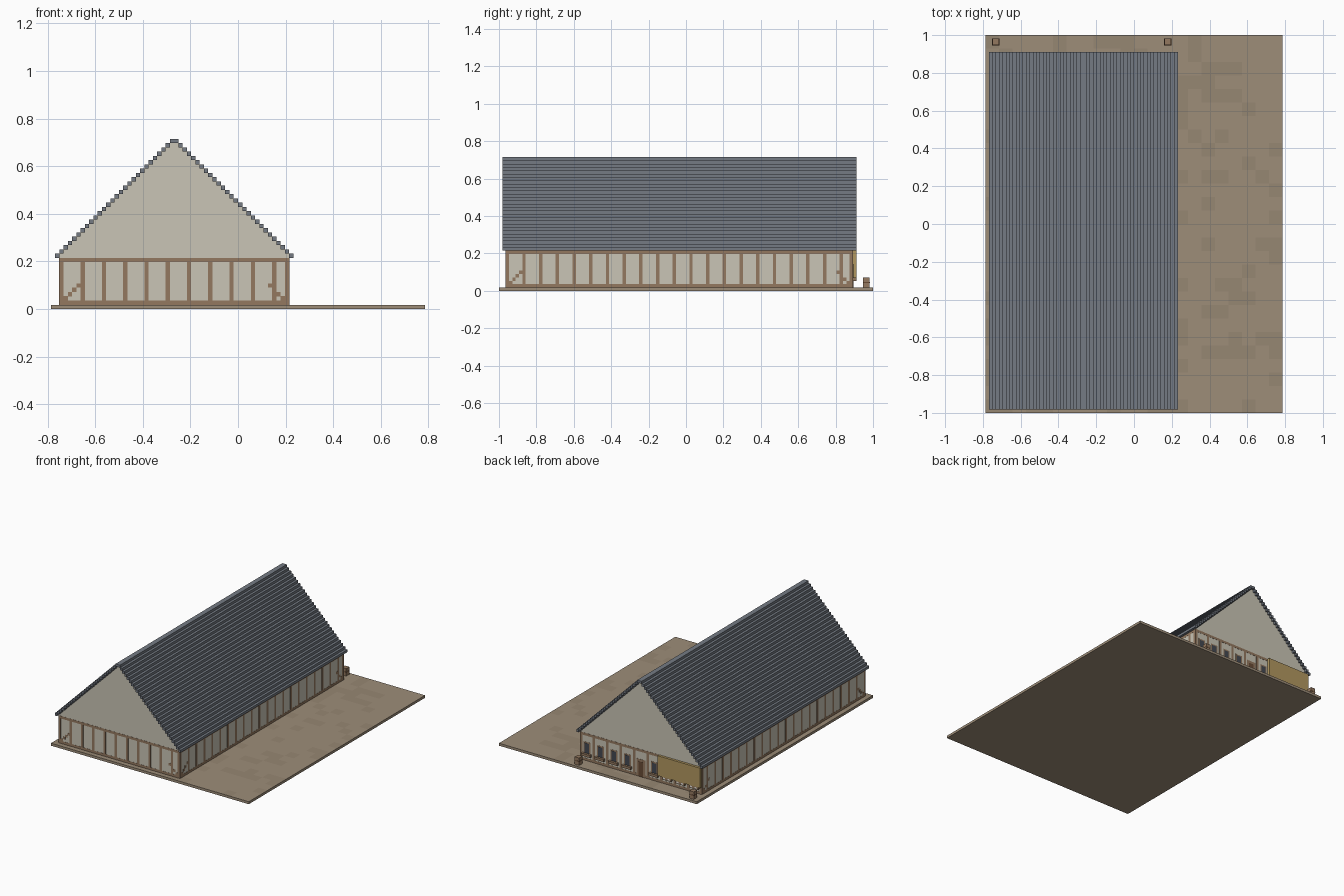
import bpy, bmesh, random

if "Cube" in bpy.data.objects:
    bpy.data.objects.remove(bpy.data.objects["Cube"])

V = 2 / 112          # one block
E = 0.06             # tiny relief of timber over plaster, in blocks
random.seed(4)


def mat(name, r, g, b):
    m = bpy.data.materials.new(name)
    m.diffuse_color = tuple((c / 255) ** 2.2 for c in (r, g, b)) + (1,)
    m.use_nodes = True
    m.node_tree.nodes["Principled BSDF"].inputs["Base Color"].default_value = m.diffuse_color
    return m


PLASTER = mat("plaster", 200, 195, 180)
TIMBER = mat("timber", 146, 120, 96)
SLATE = mat("slate", 116, 122, 131)
EARTH = mat("earth", 156, 140, 120)
EARTH2 = mat("earth_dark", 149, 134, 114)
BOARD = mat("board", 176, 150, 96)
GLASS = mat("glass", 70, 74, 82)
DOOR = mat("door_wood", 104, 76, 56)
WHITE = mat("petal", 232, 228, 222)


def finish(name, bm, *mats):
    me = bpy.data.meshes.new(name)
    bmesh.ops.recalc_face_normals(bm, faces=bm.faces)
    bm.to_mesh(me)
    bm.free()
    for m in mats:
        me.materials.append(m)
    ob = bpy.data.objects.new(name, me)
    bpy.context.collection.objects.link(ob)
    return ob


def boxes(name, material, items):
    """Boxes given as x0, x1, y0, y1, z0, z1 in blocks."""
    bm = bmesh.new()
    for x0, x1, y0, y1, z0, z1 in items:
        vs = bmesh.ops.create_cube(bm, size=1)["verts"]
        for v in vs:
            v.co.x = (x1 if v.co.x > 0 else x0) * V
            v.co.y = (y1 if v.co.y > 0 else y0) * V
            v.co.z = (z1 if v.co.z > 0 else z0) * V
    return finish(name, bm, material)


# Ground slab, top laid out in patches of two earth tones
bm = bmesh.new()
bmesh.ops.create_grid(bm, x_segments=22, y_segments=28, size=1)
for v in bm.verts:
    v.co.x *= 44 * V
    v.co.y *= 56 * V
    v.co.z = V
for f in bm.faces:
    f.material_index = int(random.random() < 0.25)
top = list(bm.faces)
rim = [e for e in bm.edges if e.is_boundary]
side = bmesh.ops.extrude_edge_only(bm, edges=rim)["geom"]
for v in [g for g in side if isinstance(g, bmesh.types.BMVert)]:
    v.co.z = 0
low = [e for e in bm.edges if e.is_boundary]
bmesh.ops.contextual_create(bm, geom=low)
for f in bm.faces:
    if f not in top:
        f.material_index = 0
finish("ground_slab", bm, EARTH, EARTH2)

# Building footprint in blocks
X0, X1, Y0, Y1, Z0, Z1 = -42, 12, -54, 50, 1, 12

# Plaster walls
boxes("plaster_walls", PLASTER, [
    (X0, X1, Y0, Y0 + 1, Z0, Z1), (X0, X1, Y1 - 1, Y1, Z0, Z1),
    (X0, X0 + 1, Y0 + 1, Y1 - 1, Z0, Z1), (X1 - 1, X1, Y0 + 1, Y1 - 1, Z0, Z1)])


# Stepped gables
def gable(name, y):
    left, right = [], []
    for i in range(27):
        left += [(X0 + i, Z1 + i), (X0 + i, Z1 + i + 1)]
        right += [(X1 - i, Z1 + i), (X1 - i, Z1 + i + 1)]
    bm = bmesh.new()
    f = bm.faces.new([bm.verts.new((x * V, y * V, z * V)) for x, z in left + right[::-1]])
    geo = bmesh.ops.extrude_face_region(bm, geom=[f])["geom"]
    bmesh.ops.translate(bm, vec=(0, V, 0),
                        verts=[g for g in geo if isinstance(g, bmesh.types.BMVert)])
    finish(name, bm, PLASTER)


gable("front_gable", Y0)
gable("back_gable", Y1 - 1)

# Stepped slate roof
roof = []
for i in range(28):
    roof += [(X0 - 1 + i, X0 + i, Y0 - 1, Y1 + 1, Z1 + i, Z1 + i + 1),
             (X1 - i, X1 + 1 - i, Y0 - 1, Y1 + 1, Z1 + i, Z1 + i + 1)]
boxes("stepped_roof", SLATE, roof)


# Timber framing: (start, end, z0, z1) pieces along one wall
def frame(a, b, posts, brace=True):
    out = [(a, b, Z0, Z0 + 1), (a, b, Z1 - 1, Z1)]
    out += [(p, p + 1, Z0 + 1, Z1 - 1) for p in posts]
    if brace:
        for k in range(4):
            out += [(a + 1 + k, a + 2 + k, 2 + k, 3 + k),
                    (b - 2 - k, b - 1 - k, 2 + k, 3 + k)]
    return out


def posts(a, b):
    return list(range(a, b - 1, 5)) + [b - 1]


boxes("front_timber_frame", TIMBER,
      [(a, b, Y0 - E, Y0 + 1, c, d) for a, b, c, d in frame(X0, X1, posts(X0, X1))])
for name, x0, x1 in (("left", X0 - E, X0 + 1), ("right", X1 - 1, X1 + E)):
    boxes(name + "_timber_frame", TIMBER,
          [(x0, x1, a, b, c, d) for a, b, c, d in frame(Y0, Y1, posts(Y0, Y1))])
back_posts = [X0, X1 - 1] + [-15 + s * k - 0.5 for s in (-1, 1) for k in (3, 9, 15, 21)]
boxes("back_timber_frame", TIMBER,
      [(a, b, Y1 - 1, Y1 + E, c, d) for a, b, c, d in frame(X0, X1, back_posts, False)])

# Back windows with flower boxes, mirrored about the door
centres = [-15 + s * k for s in (-1, 1) for k in (6, 12, 18, 24)]
boxes("window_frames", TIMBER, [(c - 1.5, c + 1.5, Y1 - 1, Y1 + E, 4, 8.5) for c in centres])
boxes("window_panes", GLASS, [(c - 1, c + 1, Y1 - 1, Y1 + 2 * E, 4, 8) for c in centres])
boxes("window_boxes", TIMBER, [(c - 2, c + 2, Y1, Y1 + 1, 3, 4) for c in centres])
boxes("window_flowers", WHITE,
      [(c + d - 0.4, c + d + 0.4, Y1 + 0.5, Y1 + 1 + E, 3.3, 3.9)
       for c in centres if c < -22 for d in (-1, 1)])

# Back door
boxes("door_frame", TIMBER, [(-17, -13, Y1 - 1, Y1 + E, 1, 8)])
boxes("door", DOOR, [(-16, -14, Y1 - 1, Y1 + 2 * E, 1, 7)])

# Blank sign board on the back wall
boxes("sign_board", BOARD, [(X0, -23, Y1, Y1 + 1, 4, 12)])

# Stub posts at the back edge of the slab, with a cap band
boxes("stub_posts", TIMBER, [(x, x + 2, 53, 55, 1, 4) for x in (-42, 9)])
boxes("stub_post_bands", DOOR, [(x - E, x + 2 + E, 53 - E, 55 + E, 2.4, 2.7) for x in (-42, 9)])
